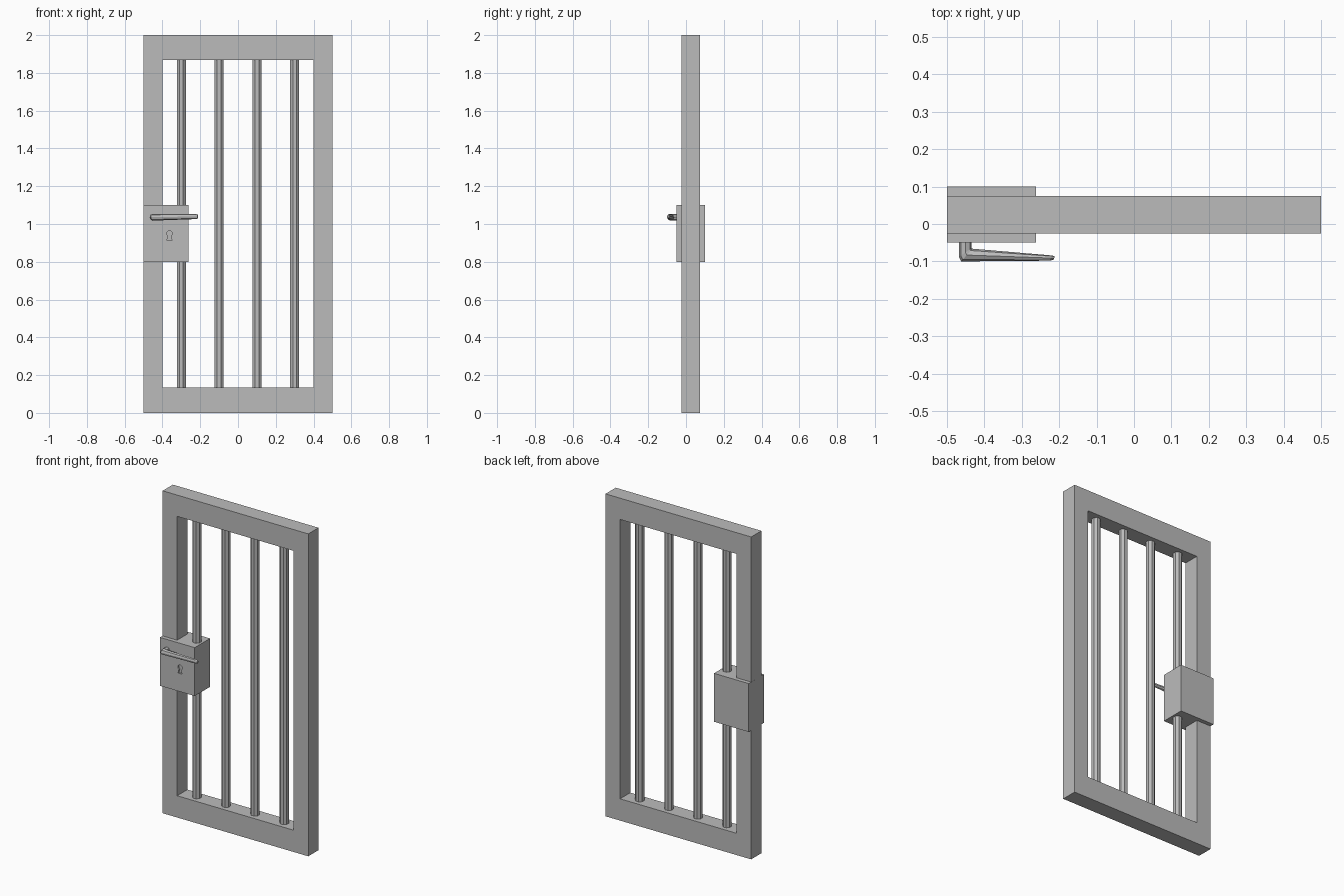
import bpy, bmesh, math

if "Cube" in bpy.data.objects:
    bpy.data.objects.remove(bpy.data.objects["Cube"])

steel = bpy.data.materials.new("grey_steel")
steel.diffuse_color = (0.5, 0.5, 0.5, 1)
steel.use_nodes = True
steel.node_tree.nodes["Principled BSDF"].inputs["Base Color"].default_value = steel.diffuse_color


def make(name, verts, faces):
    bm = bmesh.new()
    vs = [bm.verts.new(v) for v in verts]
    for f in faces:
        bm.faces.new([vs[i] for i in f])
    bmesh.ops.recalc_face_normals(bm, faces=bm.faces)
    mesh = bpy.data.meshes.new(name)
    bm.to_mesh(mesh)
    bm.free()
    mesh.materials.append(steel)
    obj = bpy.data.objects.new(name, mesh)
    bpy.context.collection.objects.link(obj)
    return obj


def loft(name, rings, caps=True, closed=False):
    """Skin a list of equal-length rings."""
    n, m = len(rings[0]), len(rings)
    verts = [v for r in rings for v in r]
    faces = []
    for i in range(m if closed else m - 1):
        a, b = i * n, ((i + 1) % m) * n
        faces += [(a + j, a + (j + 1) % n, b + (j + 1) % n, b + j) for j in range(n)]
    if caps and not closed:
        faces += [tuple(range(n)), tuple(range((m - 1) * n, m * n))]
    return make(name, verts, faces)


def rect(x0, x1, z0, z1, y):
    return [(x0, y, z0), (x1, y, z0), (x1, y, z1), (x0, y, z1)]


# Door frame: mitred rectangular ring
Y0, Y1 = -0.025, 0.075
outer, inner = (-0.5, 0.5, 0, 2), (-0.4, 0.4, 0.135, 1.868)
loft("door_frame", [rect(*outer, Y0), rect(*outer, Y1),
                    rect(*inner, Y1), rect(*inner, Y0)], closed=True)

# Upright bars
for k in range(4):
    cx = -0.3 + 0.2 * k
    ring = [(cx + 0.026 * math.cos(a), 0.025 + 0.026 * math.sin(a))
            for a in [math.pi / 8 + i * math.pi / 4 for i in range(8)]]
    loft(f"bar_{k + 1}", [[(x, y, z) for x, y in ring] for z in (0.13, 1.873)])

# Lock box
box = (-0.5003, -0.262, 0.8, 1.1)
lock = loft("lock_box", [rect(*box, -0.05), rect(*box, 0.1)])

# Keyhole recess: round top with a flared slot
kx, kz, kr = -0.363, 0.95, 0.015
prof = [(kx + kr * math.cos(math.radians(a)), kz + kr * math.sin(math.radians(a)))
        for a in range(-60, 241, 30)]
prof += [(kx - 0.014, 0.912), (kx + 0.014, 0.912)]
cutter = loft("keyhole_cutter", [[(x, y, z) for x, z in prof] for y in (-0.07, -0.04)])
cutter.hide_render = True
mod = lock.modifiers.new("keyhole", 'BOOLEAN')
mod.operation = 'DIFFERENCE'
mod.solver = 'EXACT'
mod.object = cutter
bpy.context.view_layer.objects.active = lock
bpy.ops.object.modifier_apply(modifier=mod.name)
bpy.data.objects.remove(cutter)

# Lever handle: eight-sided rings, each from outer to inner point plus height
path = [((-0.468, -0.045), (-0.434, -0.045), 1.036, 0.018),
        ((-0.468, -0.088), (-0.434, -0.064), 1.036, 0.018),
        ((-0.462, -0.100), (-0.432, -0.066), 1.036, 0.018),
        ((-0.225, -0.098), (-0.220, -0.084), 1.040, 0.014),
        ((-0.214, -0.095), (-0.212, -0.086), 1.040, 0.010)]
rings = []
for o, n, z, h in path:
    mx, my = (o[0] + n[0]) / 2, (o[1] + n[1]) / 2
    dx, dy = (o[0] - n[0]) / 2, (o[1] - n[1]) / 2
    rings.append([(mx + dx * math.cos(a), my + dy * math.cos(a), z + h * math.sin(a))
                  for a in [i * math.pi / 4 for i in range(8)]])
loft("lever_handle", rings)
